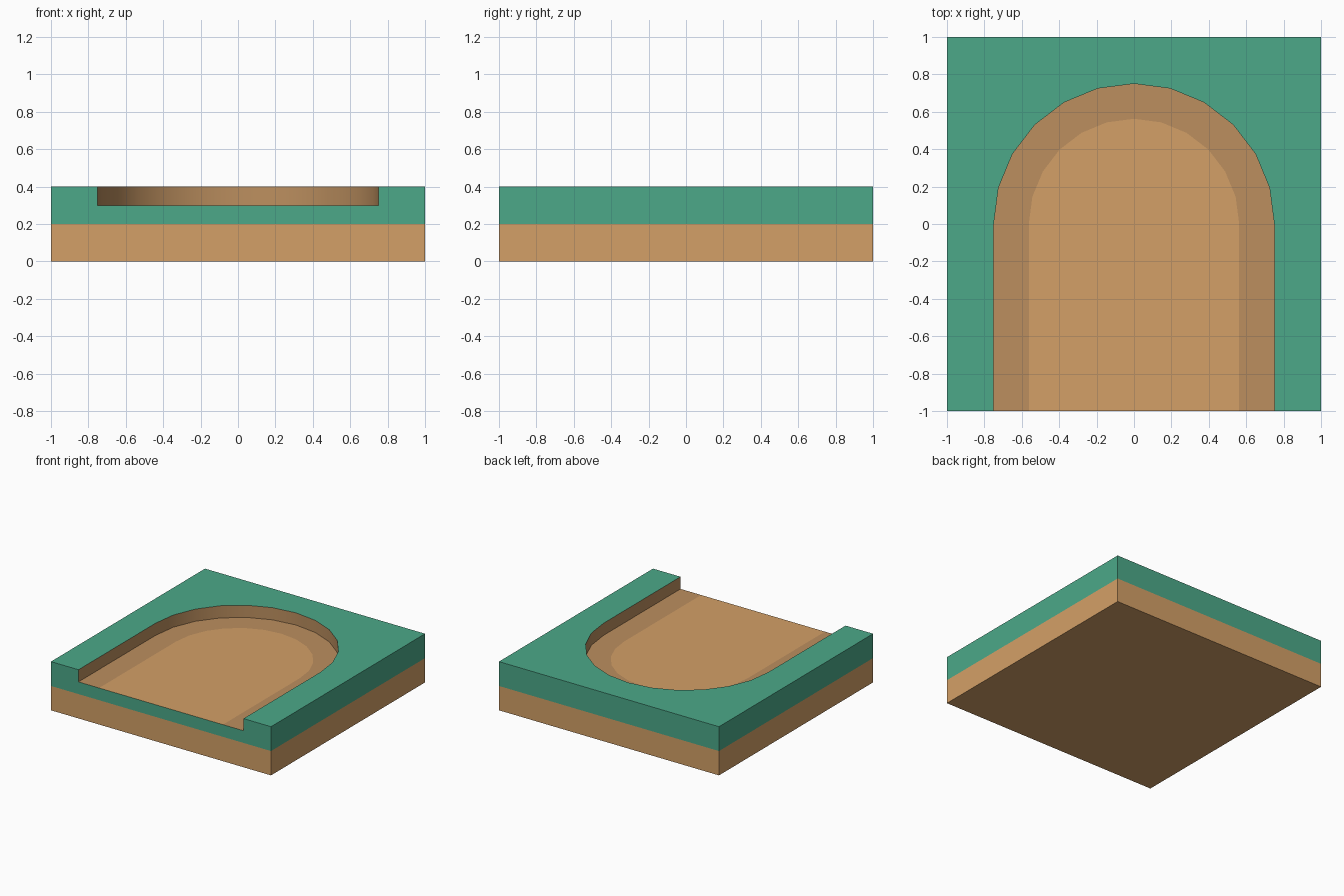
import bpy, math

cube = bpy.data.objects.get("Cube")
if cube:
    bpy.data.objects.remove(cube, do_unlink=True)


def material(name, rgb):
    # 8-bit display colour converted to linear
    lin = [((c / 255 + 0.055) / 1.055) ** 2.4 for c in rgb] + [1.0]
    m = bpy.data.materials.new(name)
    m.use_nodes = True
    m.diffuse_color = lin
    m.node_tree.nodes["Principled BSDF"].inputs["Base Color"].default_value = lin
    return m


grass = material("grass green", (76, 169, 137))
dirt = material("dirt tan", (212, 160, 103))
dark_dirt = material("dark dirt", (188, 143, 95))


def arch(radius):
    """Round-topped path outline, from front left over the back to front right."""
    steps = 12
    curve = [(-radius * math.cos(math.pi * i / steps),
              radius * math.sin(math.pi * i / steps)) for i in range(steps + 1)]
    return [(-radius, -1)] + curve + [(radius, -1)]


def build(name, verts, faces, mats, indices=None):
    mesh = bpy.data.meshes.new(name)
    mesh.from_pydata(verts, [], faces)
    for m in mats:
        mesh.materials.append(m)
    if indices:
        mesh.polygons.foreach_set("material_index", indices)
    mesh.update()
    obj = bpy.data.objects.new(name, mesh)
    bpy.context.collection.objects.link(obj)
    bpy.ops.object.select_all(action='DESELECT')
    obj.select_set(True)
    bpy.context.view_layer.objects.active = obj
    bpy.ops.object.shade_smooth_by_angle(angle=math.radians(30))
    return obj


def prism(name, loop, z0, z1, mats, top=False, bottom=False, inner=()):
    """Walls around a counter-clockwise loop; edges listed in inner use the second material."""
    n = len(loop)
    verts = [(x, y, z) for z in (z0, z1) for x, y in loop]
    faces = [(i, (i + 1) % n, (i + 1) % n + n, i + n) for i in range(n)]
    indices = [1 if i in inner else 0 for i in range(n)]
    if top:
        faces.append(tuple(range(n, 2 * n)))
        indices.append(0)
    if bottom:
        faces.append(tuple(reversed(range(n))))
        indices.append(0)
    return build(name, verts, faces, mats, indices)


square = [(-1, -1), (1, -1), (1, 1), (-1, 1)]
outer, middle = arch(0.75), arch(0.5625)
n = len(outer)

# Dirt block and the lower part of the grass layer
prism("dirt_base", square, 0, 0.2, [dirt], bottom=True)
prism("grass_lower_layer", square, 0.2, 0.3, [grass])

# Raised grass around the sunken path, with dirt on the inner wall
prism("grass_raised_border", [square[0]] + outer + square[1:], 0.3, 0.4,
      [grass, dark_dirt], top=True, inner=range(1, n))

# Path floor: dark edge band and light centre
build("path_edge", [(x, y, 0.3) for x, y in outer + middle],
      [(i, i + n, i + n + 1, i + 1) for i in range(n - 1)], [dark_dirt])
build("path_centre", [(x, y, 0.3) for x, y in middle],
      [tuple(reversed(range(n)))], [dirt])
